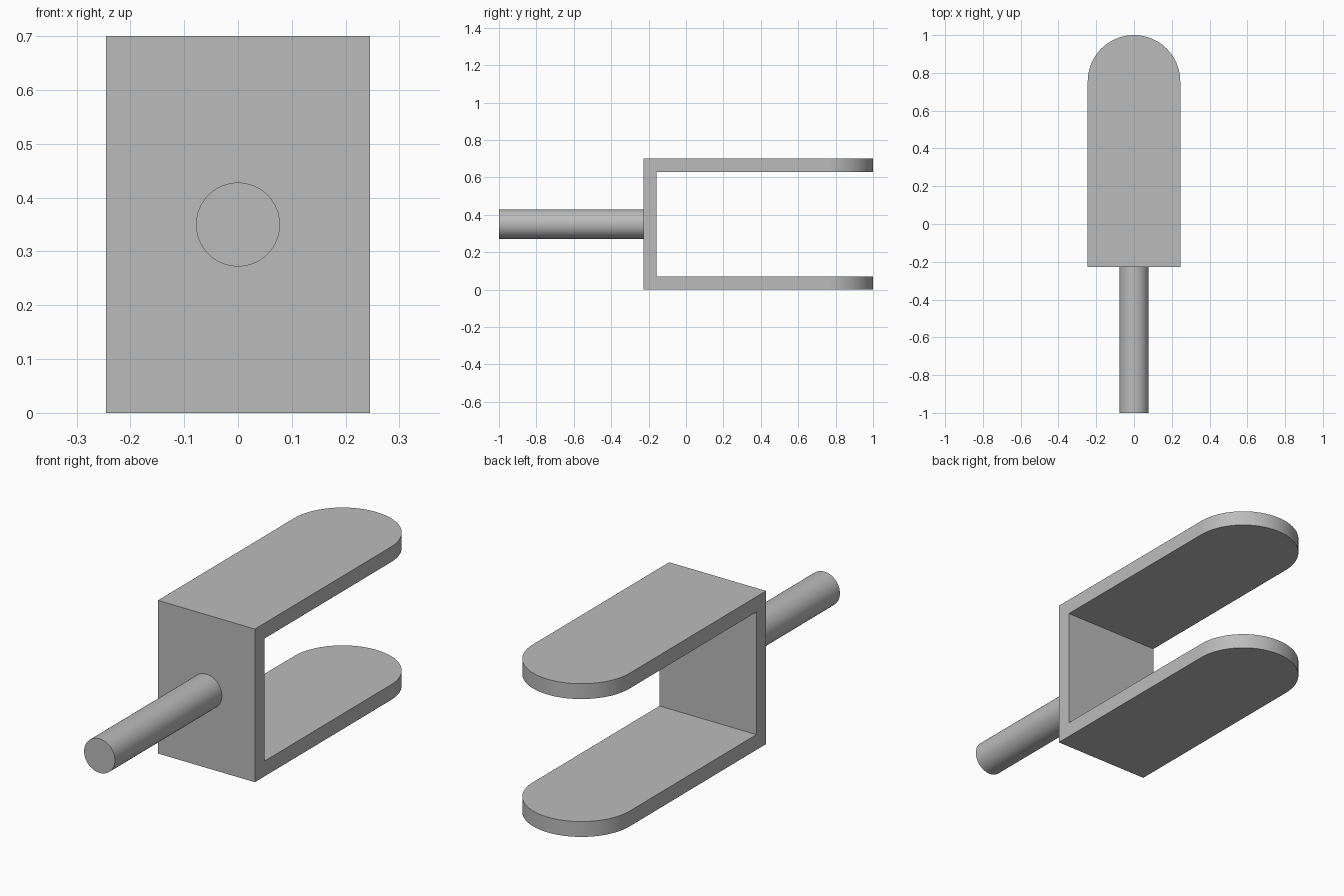
import bpy
import bmesh
from math import pi, sin, cos, radians
from mathutils import Matrix

if "Cube" in bpy.data.objects:
    bpy.data.objects.remove(bpy.data.objects["Cube"], do_unlink=True)

HALF_W, HEIGHT, WALL = 0.245, 0.70, 0.07
FRONT, TIP, PIN_END = -0.228, 1.0, -1.0
PIN_R = 0.078

grey = bpy.data.materials.new("plain grey")
grey.use_nodes = True
colour = (0.5, 0.5, 0.5, 1)
grey.diffuse_color = colour
grey.node_tree.nodes["Principled BSDF"].inputs["Base Color"].default_value = colour


def add_object(name, bm):
    bmesh.ops.recalc_face_normals(bm, faces=bm.faces)
    mesh = bpy.data.meshes.new(name)
    bm.to_mesh(mesh)
    bm.free()
    mesh.materials.append(grey)
    obj = bpy.data.objects.new(name, mesh)
    bpy.context.collection.objects.link(obj)
    return obj


def activate(obj):
    bpy.ops.object.select_all(action='DESELECT')
    obj.select_set(True)
    bpy.context.view_layer.objects.active = obj


# Fork: round-ended plan outline raised to full height
STEPS = 48
outline = [(-HALF_W, FRONT), (HALF_W, FRONT)]
for i in range(STEPS + 1):
    a = pi * i / STEPS
    outline.append((HALF_W * cos(a), TIP - HALF_W + HALF_W * sin(a)))
bm = bmesh.new()
base = bm.faces.new([bm.verts.new((x, y, 0)) for x, y in outline])
raised = bmesh.ops.extrude_face_region(bm, geom=[base])["geom"]
bmesh.ops.translate(bm, vec=(0, 0, HEIGHT),
                    verts=[v for v in raised if isinstance(v, bmesh.types.BMVert)])
fork = add_object("fork_bracket", bm)

# Slot between the two arms
slot_start, slot_end = FRONT + WALL, TIP + 0.2
bm = bmesh.new()
bmesh.ops.create_cube(bm, size=1, matrix=(
    Matrix.Translation((0, (slot_start + slot_end) / 2, HEIGHT / 2))
    @ Matrix.Diagonal((1, slot_end - slot_start, HEIGHT - 2 * WALL, 1))))
cutter = add_object("slot_cutter", bm)
cutter.hide_render = True

cut = fork.modifiers.new("slot", 'BOOLEAN')
cut.operation = 'DIFFERENCE'
cut.solver = 'EXACT'
cut.object = cutter
activate(fork)
bpy.ops.object.modifier_apply(modifier=cut.name)
bpy.data.objects.remove(cutter, do_unlink=True)
bpy.ops.object.shade_smooth_by_angle(angle=radians(30))

# Round pin, seated slightly into the front plate
pin_back = FRONT + 0.02
bm = bmesh.new()
bmesh.ops.create_cone(bm, cap_ends=True, segments=64, radius1=PIN_R, radius2=PIN_R,
                      depth=pin_back - PIN_END,
                      matrix=Matrix.Translation((0, (pin_back + PIN_END) / 2, HEIGHT / 2))
                      @ Matrix.Rotation(pi / 2, 4, 'X'))
pin = add_object("mounting_pin", bm)
activate(pin)
bpy.ops.object.shade_smooth_by_angle(angle=radians(30))
